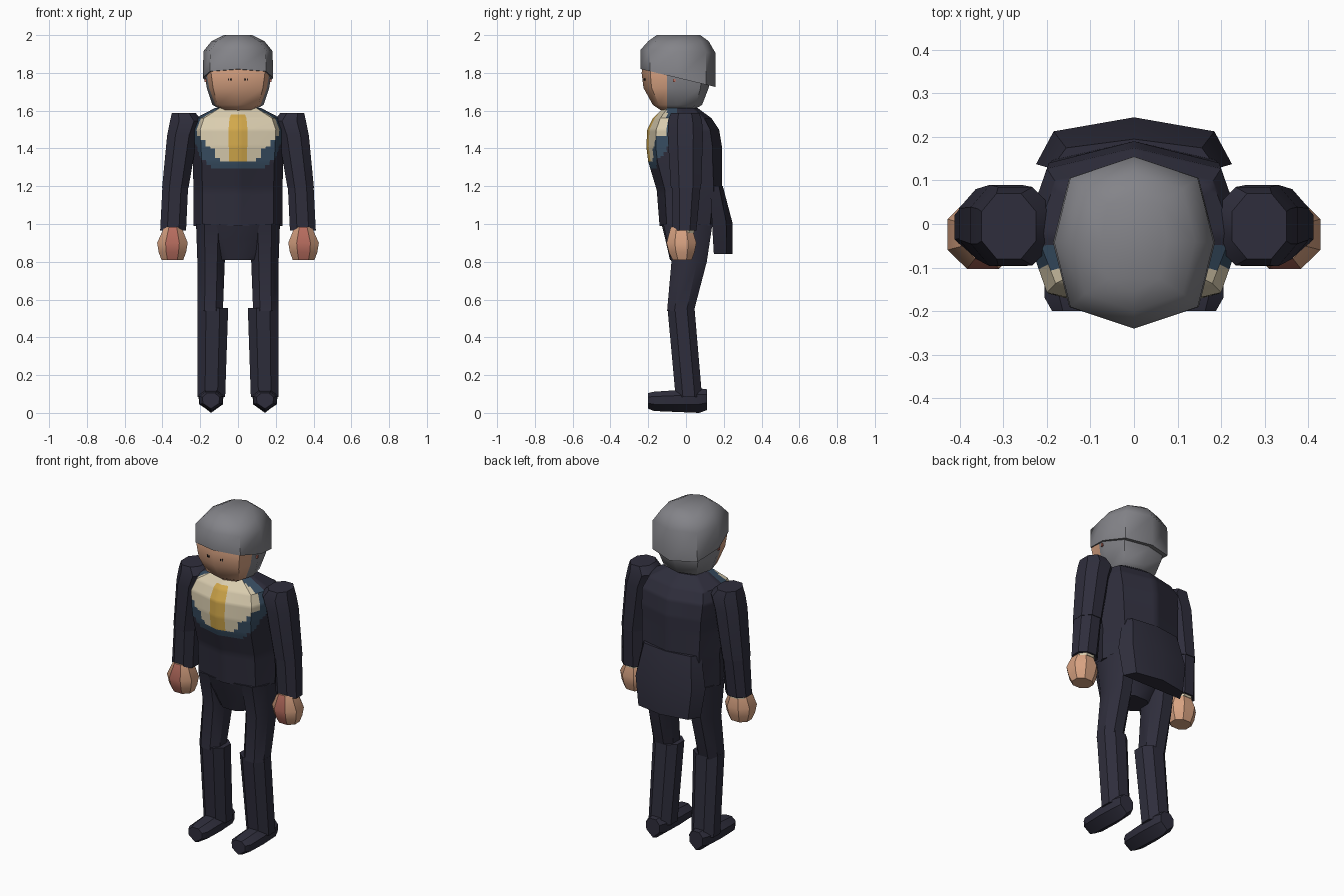
import bpy, bmesh, math
from mathutils import Vector

if "Cube" in bpy.data.objects:
    bpy.data.objects.remove(bpy.data.objects["Cube"])


def material(name, rgb):
    m = bpy.data.materials.new(name)
    m.diffuse_color = (*rgb, 1)
    m.use_nodes = True
    m.node_tree.nodes["Principled BSDF"].inputs["Base Color"].default_value = m.diffuse_color
    return m


NAVY = material("navy cloth", (0.028, 0.027, 0.045))
GREY = material("grey hair", (0.23, 0.23, 0.25))
SKIN = material("skin", (0.68, 0.36, 0.22))
RED = material("reddened skin", (0.50, 0.16, 0.12))
CREAM = material("cream shirt", (0.70, 0.61, 0.43))
GOLD = material("gold tie", (0.64, 0.39, 0.07))
BLUE = material("blue lapel", (0.04, 0.077, 0.125))
DARK = material("dark eye", (0.02, 0.015, 0.015))

# Eight-sided sections: corner forward, or flat side forward
POINTED = [(0, -1), (.8, -.75), (1, 0), (.8, .75), (0, 1), (-.8, .75), (-1, 0), (-.8, -.75)]
FLAT = [(-.45, -1), (.45, -1), (1, -.45), (1, .45), (.45, 1), (-.45, 1), (-1, .45), (-1, -.45)]
HALF = [(-1, 0), (-.82, .7), (0, 1), (.82, .7), (1, 0)]


def section(shape, z, x0, x1, y0, y1, tilt=0):
    """Fit a section to the given x and y limits at height z."""
    cx, cy, rx, ry = (x0 + x1) / 2, (y0 + y1) / 2, (x1 - x0) / 2, (y1 - y0) / 2
    return [Vector((cx + rx * a, cy + ry * b, z + tilt * ry * b)) for a, b in shape]


def dense(rings, k):
    """Split every panel of a loft into k by k cells."""
    rings = [[a.lerp(r[(i + 1) % len(r)], j / k) for i, a in enumerate(r) for j in range(k)]
             for r in rings]
    out = []
    for lo, hi in zip(rings, rings[1:]):
        out += [[a.lerp(b, j / k) for a, b in zip(lo, hi)] for j in range(k)]
    return out + [rings[-1]]


def finish(name, bm, mats, rule=None, angle=35):
    bmesh.ops.recalc_face_normals(bm, faces=bm.faces[:])
    if rule:
        for f in bm.faces:
            f.material_index = rule(f.calc_center_median(), f.normal)
    me = bpy.data.meshes.new(name)
    bm.to_mesh(me)
    bm.free()
    for m in mats:
        me.materials.append(m)
    ob = bpy.data.objects.new(name, me)
    bpy.context.collection.objects.link(ob)
    bpy.ops.object.select_all(action='DESELECT')
    ob.select_set(True)
    bpy.context.view_layer.objects.active = ob
    bpy.ops.object.shade_smooth_by_angle(angle=math.radians(angle))
    return ob


def loft(name, rings, mats, rule=None, side=1, cut_y=None, angle=35):
    bm = bmesh.new()
    vs = [[bm.verts.new((p.x * side, p.y, p.z)) for p in r] for r in rings]
    n = len(vs[0])
    for a, b in zip(vs, vs[1:]):
        for i in range(n):
            bm.faces.new((a[i], a[(i + 1) % n], b[(i + 1) % n], b[i]))
    bm.faces.new(vs[0])
    bm.faces.new(vs[-1])
    if cut_y is not None:
        bmesh.ops.bisect_plane(bm, geom=bm.verts[:] + bm.edges[:] + bm.faces[:],
                               plane_co=(0, cut_y, 0), plane_no=(0, 1, 0))
    return finish(name, bm, mats, rule, angle)


def plate(name, loc, size, turn, mat):
    bpy.ops.mesh.primitive_cube_add(size=1, location=loc, rotation=(0, 0, turn))
    ob = bpy.context.object
    ob.name, ob.scale = name, size
    ob.data.materials.append(mat)


def steps(x, table):
    """Linear interpolation through (x, value) pairs."""
    for (a, u), (b, v) in zip(table, table[1:]):
        if a <= x <= b:
            return u + (v - u) * (x - a) / (b - a)
    return -1


# Jacket body with shirt, lapels and tie on the chest
SHIRT = [(1.325, .10), (1.39, .12), (1.41, .16), (1.46, .20), (1.49, .24), (1.52, .25), (1.63, .25)]
LAPEL = [(1.285, .12), (1.32, .16), (1.35, .20), (1.42, .22), (1.45, .26), (1.63, .27)]


def chest_rule(c, n):
    if c.y < 0 and abs(c.x) < .052 - max(0, c.z - 1.56) * 1.2 and 1.325 < c.z < 1.58:
        return 3
    if c.y < -.10 and abs(c.x) < steps(c.z, SHIRT):
        return 1
    if c.y < -.045 and abs(c.x) < steps(c.z, LAPEL):
        return 2
    return 0


torso = [(.99, .235, -.14, .165), (1.18, .235, -.155, .19), (1.33, .24, -.20, .19),
         (1.41, .245, -.21, .19), (1.50, .25, -.205, .175), (1.56, .225, -.175, .135),
         (1.615, .12, -.12, .06)]
loft("jacket", dense([section(POINTED, z, -w, w, a, b) for z, w, a, b in torso], 8),
     [NAVY, CREAM, BLUE, GOLD], chest_rule)

# Jacket skirt at the back
loft("jacket_skirt", [section(HALF, z, -w, w, a, b) for z, w, a, b in
     [(.84, .20, .05, .245), (1.01, .225, .03, .245), (1.2, .19, .06, .195)]], [NAVY])

# Hips
loft("hips", [section(FLAT, z, -w, w, a, b) for z, w, a, b in
     [(.81, .09, -.085, .06), (.92, .18, -.11, .10), (1.0, .22, -.13, .14)]], [NAVY])

# Head: skin in front, hair behind
head = [(1.60, .08, -.13, .03), (1.63, .135, -.175, .085), (1.72, .165, -.225, .12),
        (1.80, .178, -.235, .13), (1.88, .17, -.22, .13)]
loft("head", [section(POINTED, z, -w, w, a, b) for z, w, a, b in head], [SKIN, GREY],
     lambda c, n: 0 if c.y < -.10 else 1, cut_y=-.10, angle=50)

# Bowl of hair with a rim that drops towards the back
hair = [(1.773, .186, -.24, .155, -.24), (1.915, .183, -.24, .155, -.04),
        (1.968, .14, -.20, .12, 0), (2.0, .075, -.155, .075, 0)]
loft("hair", [section(POINTED, z, -w, w, a, b, t) for z, w, a, b, t in hair], [GREY], angle=50)

for s in (-1, 1):
    side = "left" if s > 0 else "right"

    # Eyes and ears
    for dx in (.038, .05):
        plate(side + "_eye", (s * dx, -.232 + dx * .31, 1.765), (.005, .006, .012), s * .3, DARK)
    plate(side + "_ear", (s * .172, -.063, 1.76), (.009, .014, .016), 0, RED)

    # Arm in two segments
    loft(side + "_upper_arm", [section(FLAT, *r) for r in
         [(1.19, .262, .402, -.08, .08), (1.47, .215, .375, -.097, .09),
          (1.545, .185, .36, -.095, .085), (1.588, .225, .35, -.08, .07)]], [NAVY], side=s)
    loft(side + "_forearm", [section(FLAT, *r) for r in
         [(.965, .275, .412, -.07, .055), (1.2, .264, .40, -.075, .077)]], [NAVY], side=s)

    # Cuff and hand
    loft(side + "_cuff", [section(FLAT, *r) for r in
         [(.952, .293, .397, -.058, .043), (.98, .29, .40, -.06, .045)]], [CREAM], side=s)
    loft(side + "_hand", [section(FLAT, *r) for r in
         [(.81, .29, .405, -.07, .03), (.85, .275, .42, -.09, .045),
          (.90, .266, .428, -.103, .055), (.985, .30, .39, -.08, .03)]],
         [SKIN, RED], lambda c, n: 1 if n.y < -.8 else 0, side=s)

    # Leg in two segments
    loft(side + "_thigh", [section(FLAT, *r) for r in
         [(.54, .08, .213, -.10, .042), (.80, .07, .215, -.077, .11),
          (1.0, .06, .222, -.12, .14)]], [NAVY], side=s)
    loft(side + "_shin", [section(FLAT, *r) for r in
         [(.085, .068, .215, -.055, .085), (.555, .052, .214, -.098, .045)]], [NAVY], side=s)

    # Shoe, lofted from toe to heel
    shoe = [(-.20, .045, .022, .105), (-.17, .062, .01, .112), (-.05, .066, .005, .12),
            (.07, .06, 0, .13), (.11, .045, .015, .125)]
    shape = [(0, 0), (.95, .35), (1, .75), (.45, 1), (-.45, 1), (-1, .75), (-.95, .35)]
    loft(side + "_shoe", [[Vector((.143 + w * a, y, lo + (hi - lo) * b)) for a, b in shape]
                          for y, w, lo, hi in shoe], [NAVY], side=s)
